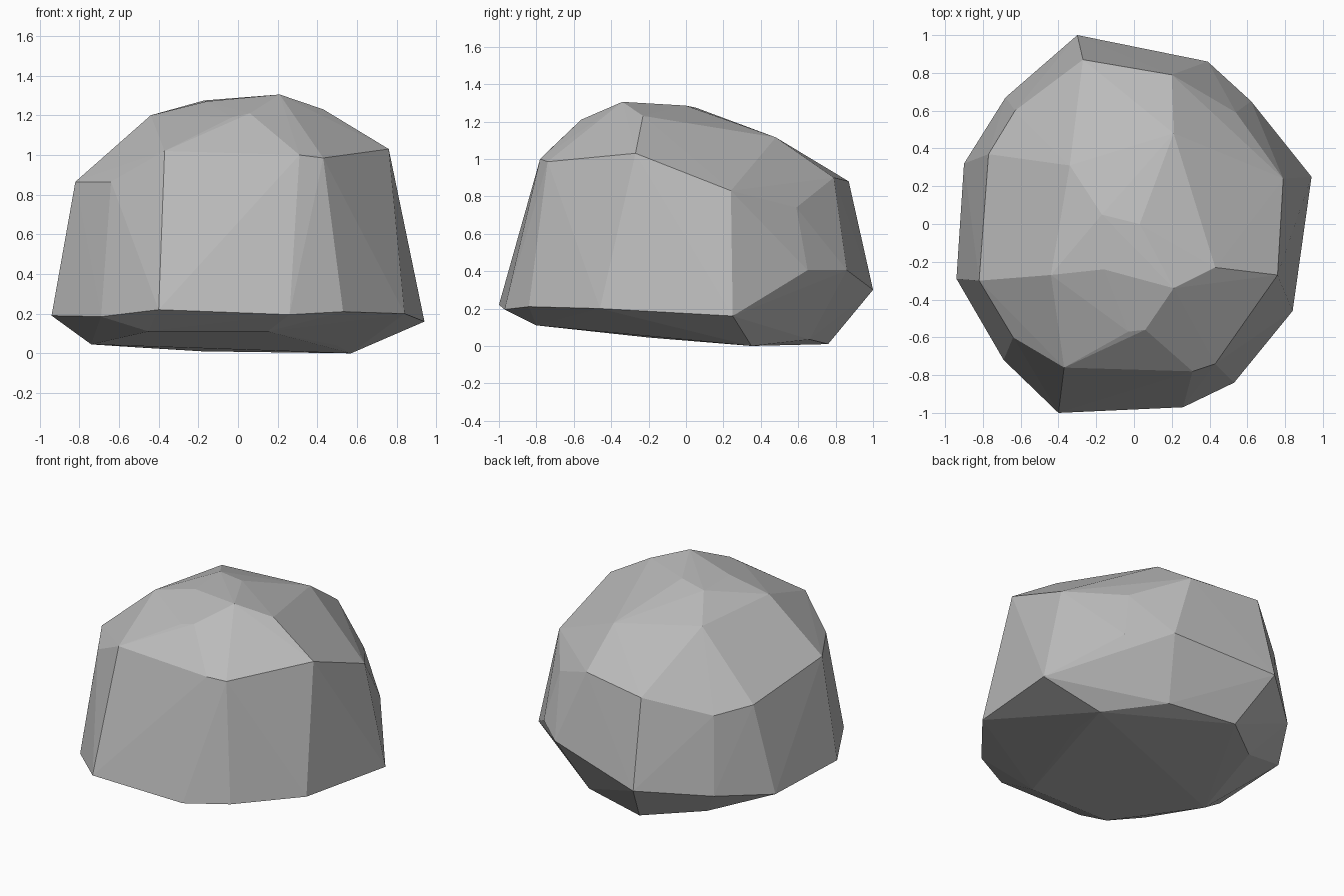
import bpy
import bmesh
from mathutils import Vector

# Remove the default object only
default_cube = bpy.data.objects.get("Cube")
if default_cube:
    bpy.data.objects.remove(default_cube, do_unlink=True)


def make_material(name, colour):
    material = bpy.data.materials.new(name)
    material.use_nodes = True
    material.diffuse_color = colour
    shader = material.node_tree.nodes["Principled BSDF"]
    shader.inputs["Base Color"].default_value = colour
    shader.inputs["Roughness"].default_value = 1
    return material


def make_faceted_stone(name, outlines, material):
    """Wrap flat facets tightly around a stack of corner outlines."""
    bm = bmesh.new()
    for outline in outlines:
        for corner in outline:
            bm.verts.new(Vector(corner))
    hull = bmesh.ops.convex_hull(bm, input=bm.verts[:])
    unused = set(hull["geom_interior"]) | set(hull["geom_unused"])
    loose = [item for item in unused if isinstance(item, bmesh.types.BMVert)]
    bmesh.ops.delete(bm, geom=loose, context="VERTS")
    bmesh.ops.recalc_face_normals(bm, faces=bm.faces[:])
    for face in bm.faces:
        face.smooth = False

    mesh = bpy.data.meshes.new(name)
    bm.to_mesh(mesh)
    bm.free()
    mesh.materials.append(material)
    stone = bpy.data.objects.new(name, mesh)
    bpy.context.collection.objects.link(stone)
    return stone


# Worn underside
underside = [
    (.57, .35, 0), (.27, .66, .035), (-.18, .76, .01), (-.51, .5, .03),
    (-.74, -.2, .045), (-.45, -.8, .11), (.15, -.8, .11), (.5, .02, .04),
]
# Widest outline, just above the ground
foot = [
    (-.4, -1, .22), (.26, -.97, .195), (.53, -.84, .21), (.84, -.46, .2),
    (.94, .25, .16), (.62, .65, .405), (.39, .86, .405), (-.3, 1, .3),
    (-.68, .67, .24), (-.9, .32, .18), (-.94, -.29, .19), (-.69, -.72, .185),
]
# Shoulder where the steep sides meet the crown
shoulder = [
    (-.37, -.76, 1.02), (.31, -.78, 1), (.43, -.74, .985), (.76, -.27, 1.03),
    (.79, .24, .83), (.54, .59, .74), (.2, .79, .9), (-.27, .87, .88),
    (-.63, .6, .75), (-.77, .37, .775), (-.82, -.3, .865), (-.64, -.6, .865),
]
# Rounded crown
crown = [
    (.21, .48, 1.115), (-.34, .31, 1.175), (-.17, .05, 1.275), (.03, 0, 1.285),
    (-.44, -.27, 1.2), (-.16, -.24, 1.27), (.21, -.34, 1.305),
    (.43, -.23, 1.23), (.06, -.56, 1.21), (-.03, -.57, 1.19),
]

stone_grey = make_material("stone_grey", (.5, .5, .5, 1))
make_faceted_stone("boulder", [underside, foot, shoulder, crown], stone_grey)
